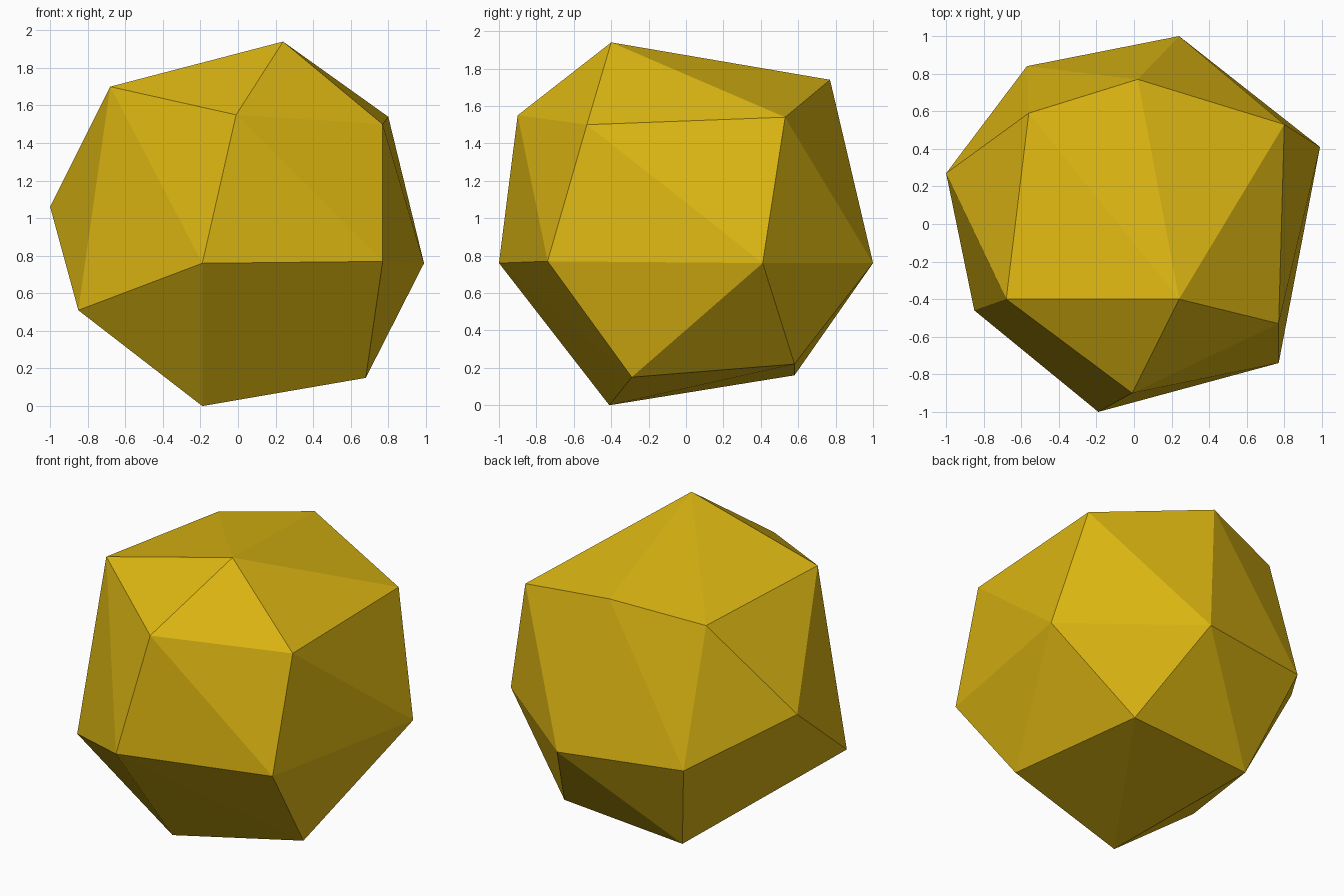
import bpy, bmesh

if "Cube" in bpy.data.objects:
    bpy.data.objects.remove(bpy.data.objects["Cube"])

# Corner points of the faceted nugget, listed from top to bottom
corners = [
    # crown
    (0.24, -0.40, 1.94), (0.02, 0.77, 1.74), (-0.68, -0.40, 1.70), (-0.56, 0.59, 1.65),
    (-0.01, -0.90, 1.55), (0.80, 0.53, 1.54), (0.77, -0.53, 1.50),
    # girdle
    (-1.00, 0.27, 1.06), (-0.57, 0.84, 0.79), (0.77, -0.74, 0.77), (0.99, 0.41, 0.76),
    (-0.19, -1.00, 0.76), (0.24, 1.00, 0.76), (-0.85, -0.46, 0.51),
    # base
    (0.48, 0.58, 0.22), (-0.38, 0.58, 0.16), (0.68, -0.29, 0.15), (-0.19, -0.41, 0.00),
]

gold = bpy.data.materials.new("gold")
gold.diffuse_color = (0.72, 0.47, 0.006, 1)
gold.use_nodes = True
gold.node_tree.nodes["Principled BSDF"].inputs["Base Color"].default_value = gold.diffuse_color

# Flat-faced convex body
bm = bmesh.new()
for co in corners:
    bm.verts.new(co)
bmesh.ops.convex_hull(bm, input=bm.verts[:])
bmesh.ops.recalc_face_normals(bm, faces=bm.faces[:])
for f in bm.faces:
    f.smooth = False

mesh = bpy.data.meshes.new("faceted_nugget")
bm.to_mesh(mesh)
bm.free()
mesh.materials.append(gold)
body = bpy.data.objects.new("faceted_nugget", mesh)
bpy.context.collection.objects.link(body)
